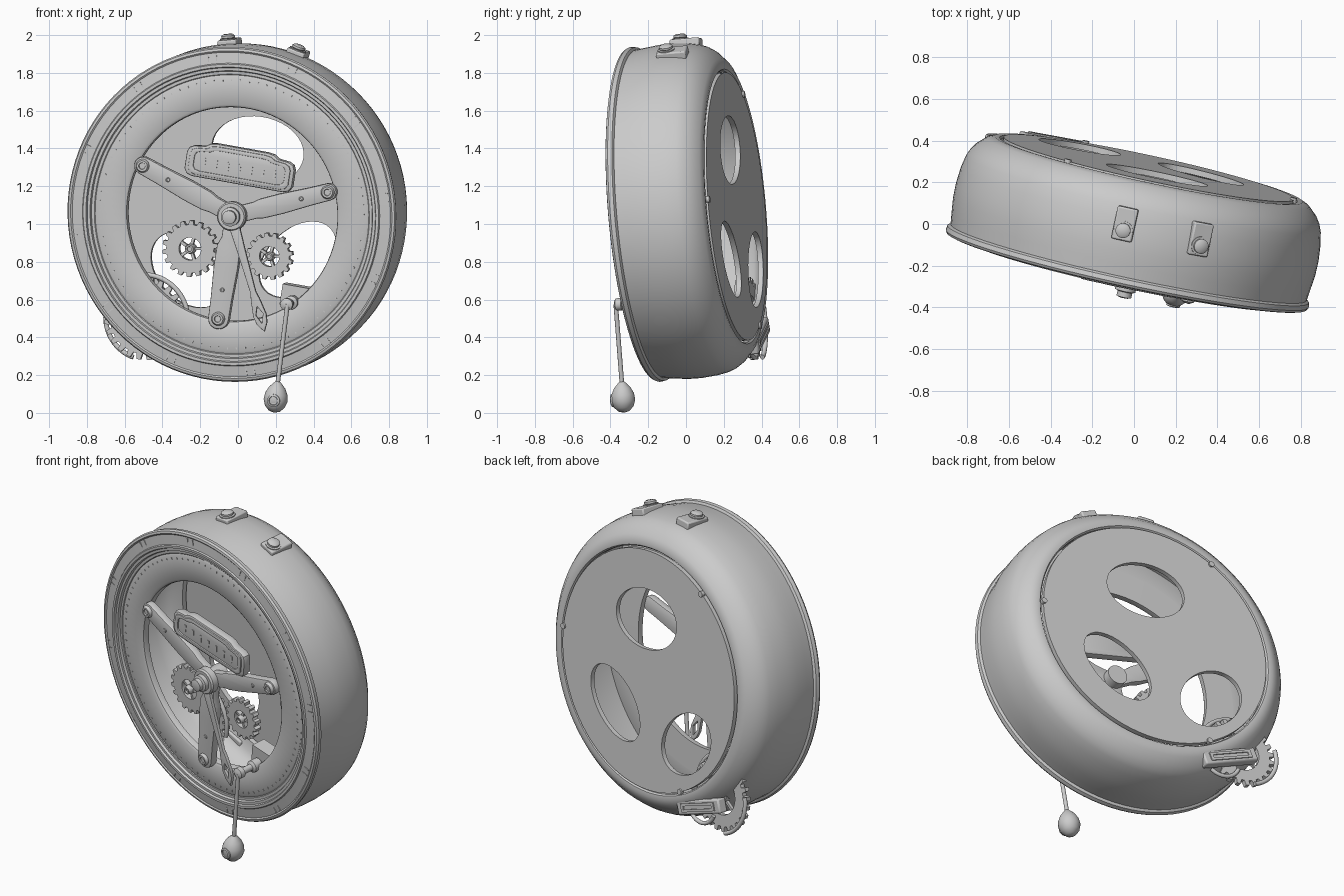
import bpy, bmesh
from math import sin, cos, pi, radians, atan2
from mathutils import Matrix, Vector

if "Cube" in bpy.data.objects:
    bpy.data.objects.remove(bpy.data.objects["Cube"])

# Tilted clock frame: local x right, y up on the dial, z out of the front
N = Vector((-0.21, -0.974, -0.085)).normalized()
V = (Vector((0, 0, 1)) - N * N.z).normalized()
U = V.cross(N)
C = Vector((-0.035, -0.225, 1.05))
M = Matrix((U, V, N)).transposed().to_4x4()
M.translation = C


def T(x, y, z):
    return Matrix.Translation((x, y, z))


def F(x, z, d):
    """Front-view position at depth d -> dial coordinates."""
    X, Z = x - C.x - N.x * d, z - C.z - N.z * d
    det = U.x * V.z - V.x * U.z
    return Vector(((X * V.z - V.x * Z) / det, (U.x * Z - U.z * X) / det))


def make(name, bm, mat):
    bmesh.ops.remove_doubles(bm, verts=bm.verts, dist=1e-5)
    bmesh.ops.recalc_face_normals(bm, faces=bm.faces)
    me = bpy.data.meshes.new(name)
    bm.to_mesh(me)
    bm.free()
    ob = bpy.data.objects.new(name, me)
    bpy.context.collection.objects.link(ob)
    ob.matrix_world = mat
    return ob


def lathe(name, prof, mat=M, steps=32, closed=False):
    bm = bmesh.new()
    vs = [bm.verts.new((r, 0, z)) for r, z in prof]
    es = [bm.edges.new(p) for p in zip(vs, vs[1:])]
    if closed:
        es.append(bm.edges.new((vs[-1], vs[0])))
    bmesh.ops.spin(bm, geom=vs + es, cent=(0, 0, 0), axis=(0, 0, 1),
                   angle=2 * pi, steps=steps, use_duplicate=False)
    return make(name, bm, mat)


def from_curve(name, cu, mat):
    ob = bpy.data.objects.new(name, cu)
    bpy.context.collection.objects.link(ob)
    me = bpy.data.meshes.new_from_object(ob.evaluated_get(bpy.context.evaluated_depsgraph_get()))
    bpy.data.objects.remove(ob)
    bm = bmesh.new()
    bm.from_mesh(me)
    return make(name, bm, mat)


def spline(cu, pts, cyclic):
    s = cu.splines.new('POLY')
    s.points.add(len(pts) - 1)
    for p, q in zip(s.points, pts):
        p.co = (q[0], q[1], q[2] if len(q) > 2 else 0, 1)
    s.use_cyclic_u = cyclic


def plate(name, loops, d, half, bevel=0.0, mat=M):
    """Flat plate from outlines; inner outlines become holes."""
    cu = bpy.data.curves.new(name, 'CURVE')
    cu.dimensions, cu.fill_mode = '2D', 'BOTH'
    cu.extrude, cu.bevel_depth, cu.offset, cu.bevel_resolution = half - bevel, bevel, -bevel, 1
    for lp in loops:
        spline(cu, lp, True)
    return from_curve(name, cu, mat @ T(0, 0, d))


def tube(name, pts, r, mat=M):
    cu = bpy.data.curves.new(name, 'CURVE')
    cu.dimensions, cu.bevel_depth, cu.use_fill_caps = '3D', r, True
    spline(cu, pts, False)
    return from_curve(name, cu, mat)


def boxes(name, mats, size, mat=M):
    bm = bmesh.new()
    for m in mats:
        bmesh.ops.create_cube(bm, size=1, matrix=m @ Matrix.Diagonal((*size, 1)))
    return make(name, bm, mat)


def oval(cx, cy, rx, ry, rot=0.0, n=40):
    return [(cx + rx * cos(t) * cos(rot) - ry * sin(t) * sin(rot),
             cy + rx * cos(t) * sin(rot) + ry * sin(t) * cos(rot))
            for t in (2 * pi * i / n for i in range(n))]


def arc(c, r, a0, a1, d, n=24):
    return [(c[0] + r * cos(radians(a0 + (a1 - a0) * i / n)),
             c[1] + r * sin(radians(a0 + (a1 - a0) * i / n)), d) for i in range(n + 1)]


def along(p, q, pts):
    """Outline given as (distance along p->q, sideways offset)."""
    t = (q - p).normalized()
    return [p + t * x + Vector((-t.y, t.x)) * y for x, y in pts]


def stud(name, p, d, r, h, mat=M):
    return lathe(name, [(0, 0), (r, 0), (r, h * .7), (r * .8, h), (r * .5, h), (r * .45, h * .85),
                        (0, h * .85)], mat @ T(p[0], p[1], d), 24)


def gear(name, c, R, n, d, half, bore, spokes=5):
    teeth = [(c[0] + R * k * cos((i + f) * 2 * pi / n), c[1] + R * k * sin((i + f) * 2 * pi / n))
             for i in range(n) for f, k in ((0, .86), (.12, 1), (.5, 1), (.65, .86))]
    plate(name, [teeth, oval(c[0], c[1], bore, bore)], d, half)
    boxes(name + "_spokes", [T(c[0], c[1], d) @ Matrix.Rotation(2 * pi * i / spokes, 4, 'Z')
                             @ T(bore / 2, 0, 0) for i in range(spokes)], (bore * 1.1, .015, half * 1.4))
    stud(name + "_hub", c, d - half * 1.5, bore * .45, half * 3.5)


# Case shell, bezel and date ring
lathe("case", [(.872, -.035), (.88, -.10), (.888, -.17), (.889, -.24), (.882, -.32), (.870, -.38),
               (.858, -.41), (.835, -.445), (.79, -.487), (.755, -.502), (.73, -.50), (.722, -.49),
               (.722, -.46), (.78, -.445), (.82, -.41), (.845, -.34), (.85, -.035)], steps=96, closed=True)
lathe("bezel", [(.735, -.05), (.87, -.045), (.886, -.034), (.89, -.012), (.883, 0), (.87, .004),
                (.862, -.002), (.805, .006), (.80, .014), (.785, .014), (.78, .002), (.765, .002),
                (.76, -.012), (.745, -.012), (.735, -.02)], steps=96, closed=True)
lathe("date_ring", [(.742, -.05), (.742, -.016), (.73, -.010), (.585, -.010), (.572, -.018),
                    (.568, -.03), (.568, -.055)], steps=96, closed=True)
boxes("date_ticks", [Matrix.Rotation(2 * pi * i / 93, 4, 'Z') @ T(.713, 0, -.010) for i in range(93)],
      (.010, .006, .006))
boxes("hour_marks", [Matrix.Rotation(2 * pi * (i + .2) / 12, 4, 'Z') @ T(.834, s * .022, .001)
                     for i in range(12) for s in (-1, 1)], (.045, .006, .006))

# Back plate with three oval windows, and its retaining pins
wins = [(.045, .30, .25, .18), (-.345, -.335, .23, .165), (.25, -.28, .245, .16)]
plate("back_plate", [oval(0, 0, .712, .712, n=96)] +
      [oval(x, y, rx, ry, atan2(y, x) + pi / 2) for x, y, rx, ry in wins], -.493, .014)
for i, a in enumerate((123, 243, 3)):
    lathe("back_pin_%d" % i, [(0, -.012), (.017, -.012), (.017, .012), (0, .014)],
          M @ T(.71 * cos(radians(a)), .71 * sin(radians(a)), -.505), 16)

# Two push buttons on the rim
for i, a in enumerate((93.6, 69.5)):
    m = M @ Matrix.Rotation(radians(a), 4, 'Z') @ T(.885, 0, -.265) @ Matrix.Rotation(pi / 2, 4, 'Y')
    b = boxes("button_seat_%d" % i, [T(.03, 0, -.002)], (.16, .10, .054), m)
    bv = b.modifiers.new("bevel", 'BEVEL')
    bv.width, bv.segments = .008, 2
    lathe("button_%d" % i, [(0, .02), (.045, .02), (.045, .03), (.028, .03), (.036, .034), (.036, .045),
                            (.024, .053), (0, .054)], m, 20)

# Three-armed spider with screws, and the central hub
hub = F(-.035, 1.04, .06)
for i, (x, z, w) in enumerate(((-.5, 1.31, .056), (.48, 1.17, .054), (-.10, .5, .066))):
    e = F(x, z, 0)
    L = (e - hub).length
    side = [(0, .045), (.12, .045), (.3 * L, w * .97), (.5 * L, w), (.8 * L, w * .88)]
    cap = [(L + w * .85 * sin(t), w * .85 * cos(t)) for t in (pi * k / 10 for k in range(11))]
    plate("arm_%d" % i, [along(hub, e, side + cap + [(x_, -y_) for x_, y_ in reversed(side)])],
          -.002, .024, .008)
    stud("arm_screw_%d" % i, e, .0, .036, .04)
    stud("arm_rivet_%d" % i, hub.lerp(e, .72), .016, .012, .010)
lathe("hub", [(0, -.08), (.06, -.08), (.06, .015), (.078, .02), (.078, .06), (.07, .07), (.05, .07),
              (.05, .095), (.036, .10), (.036, .125), (.02, .13), (0, .13)], M @ T(hub.x, hub.y, 0), 40)

# Pointer hand from the hub with an open diamond tip
tip = F(.14, .43, .06)
L = (tip - hub).length
half = [(0, .03), (.3 * L, .022), (.66 * L, .015), (.72 * L, .024), (.86 * L, .036), (.93 * L, .028)]
plate("pointer_hand", [along(hub, tip, half + [(L, 0)] + [(x, -y) for x, y in reversed(half)]),
                       along(hub, tip, [(.78 * L, 0), (.85 * L, .02), (.93 * L, 0), (.85 * L, -.02)])],
      .055, .010, .003)

# Weekday plaque: rounded base, raised rim, seven blank markers
pc = F(.012, 1.305, .03)
R = M @ T(pc.x, pc.y, -.02) @ Matrix.Rotation(radians(-10), 4, 'Z')
h = [(.10, -.095), (.25, -.095), (.28, -.085), (.295, -.06), (.295, .03), (.285, .055), (.26, .068),
     (.20, .075), (.175, .092), (.14, .098)]
pl = h + [(-x, y) for x, y in reversed(h)]
plate("plaque", [pl], .04, .026, .010, R)
plate("plaque_rim", [[(x * .93, y * .86) for x, y in pl], [(x * .84, y * .64) for x, y in pl]],
      .066, .008, .003, R)
boxes("plaque_markers", [T(-.192 + .064 * i, -.01, .066) for i in range(7)], (.014, .045, .006), R)

# Inner gears and pendulum bracket
gear("left_gear", F(-.25, .87, -.06), .15, 18, -.06, .02, .06)
gear("right_gear", F(.17, .83, -.06), .125, 16, -.06, .02, .054)
br = F(.31, .62, -.10)
boxes("pendulum_bracket", [T(br.x, br.y, -.10) @ Matrix.Rotation(radians(-10), 4, 'Z')], (.15, .11, .09))

# Pendulum: pivot, rod, egg-shaped bob with a stud
p = F(.26, .575, .10)
lathe("pendulum_pivot", [(0, -.04), (.036, -.04), (.036, .01), (.02, .02), (.02, .085), (.033, .09),
                         (.033, .12), (.015, .13), (0, .13)], M @ T(p.x, p.y, 0), 20)
top, bob = Vector((.262, -.372, .575)), Vector((.20, -.333, .075))
tube("pendulum_rod", [top, bob], .012, Matrix())
ax = (top - bob).normalized()
lathe("pendulum_bob", [(0, -.075), (.03, -.066), (.053, -.042), (.064, -.008), (.06, .025), (.044, .058),
                       (.024, .08), (.013, .092), (0, .094)],
      Matrix.Translation(bob) @ ax.to_track_quat('Z', 'Y').to_matrix().to_4x4(), 28)
lathe("bob_stud", [(0, .04), (.034, .04), (.034, .062), (.024, .066), (.022, .06), (0, .06)],
      Matrix.Translation(bob + Vector((0, 0, -.005))) @ M.to_3x3().to_4x4(), 20)

# Winding works poking out of the lower left of the back edge
g = F(-.49, .50, -.41)
gear("winding_gear", g, .22, 24, -.41, .014, .12, 5)
tube("winding_ring", arc(g, .235, -20, 120, -.385), .013)
tube("winding_hook_outer", arc(g, .222, 165, 250, -.44), .013)
tube("winding_hook_inner", arc(g + Vector((.13, -.10)), .11, 200, 310, -.44), .012)
a = radians(236)
wm = M @ T(.825 * cos(a), .825 * sin(a), -.465) @ Matrix.Rotation(radians(160), 4, 'Z')
wb = boxes("winding_box", [T(0, 0, 0)], (.36, .085, .06), wm)
bv = wb.modifiers.new("bevel", 'BEVEL')
bv.width, bv.segments = .010, 2
plate("winding_slot_rim", [[(-.14, -.025), (.14, -.025), (.14, .025), (-.14, .025)],
                           [(-.12, -.010), (.12, -.010), (.12, .010), (-.12, .010)]],
      -.031, .006, 0, wm)

# Smooth shading with sharp edges kept
bpy.ops.object.select_all(action='SELECT')
bpy.context.view_layer.objects.active = bpy.context.selected_objects[0]
bpy.ops.object.shade_smooth_by_angle(angle=radians(35))
